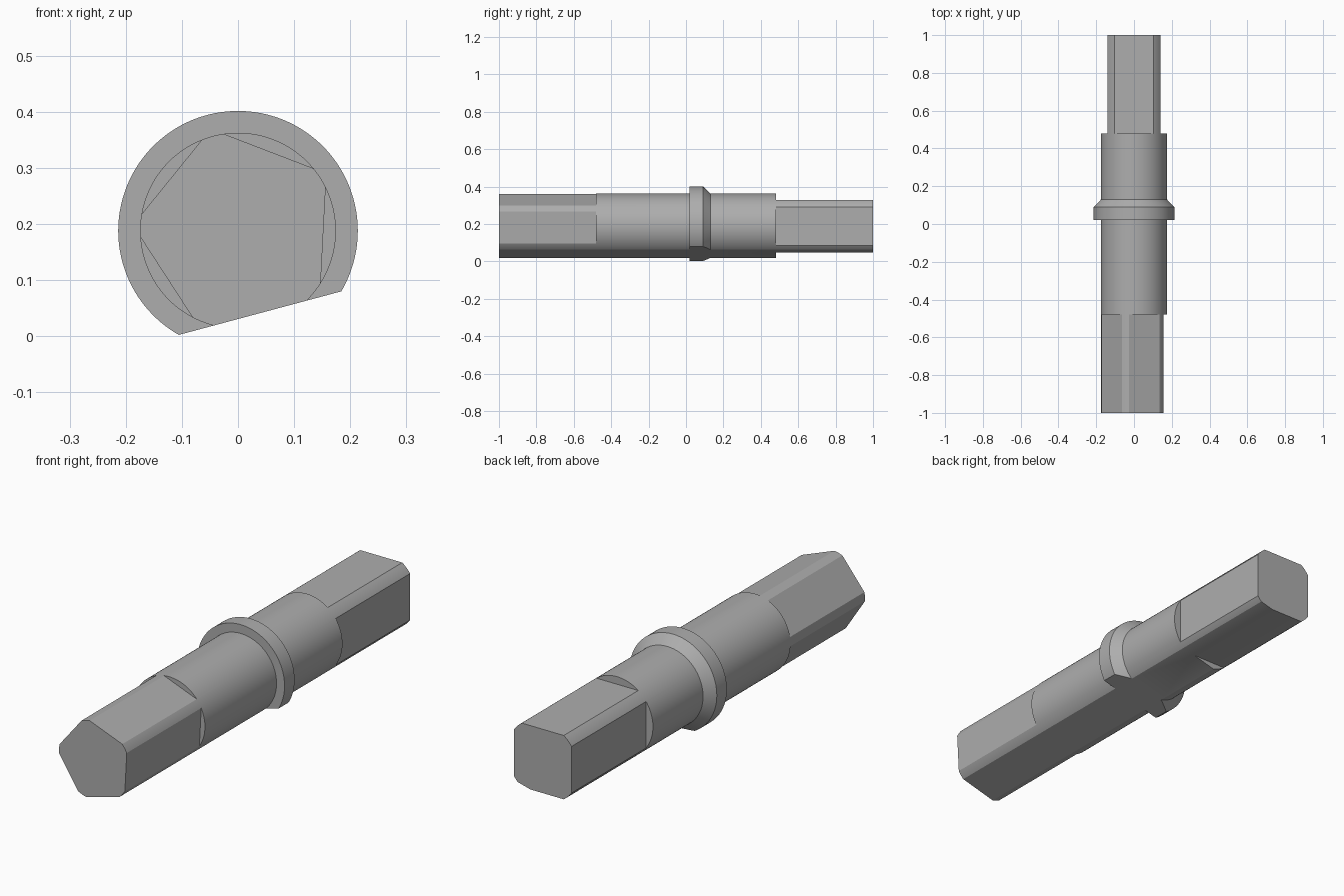
import bpy
import bmesh
import math
from mathutils import Matrix, Vector

if "Cube" in bpy.data.objects:
    bpy.data.objects.remove(bpy.data.objects["Cube"], do_unlink=True)

AXIS_Z = 0.188      # height of the shaft axis
SHAFT_R = 0.1745
COLLAR_R = 0.2135
KEY_FLAT = 0.152    # distance of the long flat and five-sided faces from the axis
SQUARE_FLAT = 0.141
KEY_ANGLE = -75     # direction of the long flat, degrees from +x
SEGMENTS = 128

steel = bpy.data.materials.new("plain grey steel")
steel.use_nodes = True
grey = (0.42, 0.42, 0.42, 1)
steel.diffuse_color = grey
steel.node_tree.nodes["Principled BSDF"].inputs["Base Color"].default_value = grey


def add_object(name, bm):
    mesh = bpy.data.meshes.new(name)
    bm.to_mesh(mesh)
    bm.free()
    obj = bpy.data.objects.new(name, mesh)
    bpy.context.collection.objects.link(obj)
    return obj


def lathe(name, profile):
    """Revolve (radius, y) points around the y axis and cap both ends."""
    bm = bmesh.new()
    rings = []
    for radius, y in profile:
        rings.append([bm.verts.new((radius * math.cos(a), y, AXIS_Z + radius * math.sin(a)))
                      for a in (2 * math.pi * i / SEGMENTS for i in range(SEGMENTS))])
    for low, high in zip(rings, rings[1:]):
        for i in range(SEGMENTS):
            j = (i + 1) % SEGMENTS
            bm.faces.new((low[i], low[j], high[j], high[i]))
    bm.faces.new(rings[0])
    bm.faces.new(rings[-1])
    bmesh.ops.recalc_face_normals(bm, faces=bm.faces)
    return add_object(name, bm)


def mill_flat(obj, angle, distance, y0, y1):
    """Remove everything beyond a flat facing the given angle, from y0 to y1."""
    bm = bmesh.new()
    bmesh.ops.create_cube(bm, size=1)
    depth = 0.2
    place = (Matrix.Translation((0, 0, AXIS_Z))
             @ Matrix.Rotation(-math.radians(angle), 4, "Y")
             @ Matrix.Translation((distance + depth / 2, (y0 + y1) / 2, 0))
             @ Matrix.Diagonal(Vector((depth, y1 - y0, 0.6, 1))))
    bmesh.ops.transform(bm, matrix=place, verts=bm.verts)
    cutter = add_object("flat_cutter", bm)
    cutter.hide_render = True
    mod = obj.modifiers.new("flat", "BOOLEAN")
    mod.operation = "DIFFERENCE"
    mod.solver = "EXACT"
    mod.object = cutter
    bpy.ops.object.modifier_apply(modifier=mod.name)
    bpy.data.objects.remove(cutter, do_unlink=True)


# Round shaft with a chamfered collar
shaft = lathe("shaft", [(SHAFT_R, -1), (SHAFT_R, 0.02), (COLLAR_R, 0.02),
                        (COLLAR_R, 0.09), (SHAFT_R, 0.13), (SHAFT_R, 1)])
shaft.data.materials.append(steel)
bpy.ops.object.select_all(action="DESELECT")
bpy.context.view_layer.objects.active = shaft
shaft.select_set(True)

# Long flat along the whole underside
mill_flat(shaft, KEY_ANGLE, KEY_FLAT, -1.1, 1.1)

# Five-sided front end: the long flat is the fifth side
for k in range(1, 5):
    mill_flat(shaft, KEY_ANGLE + 72 * k, KEY_FLAT, -1.1, -0.48)

# Square back end
for k in range(4):
    mill_flat(shaft, 90 * k, SQUARE_FLAT, 0.48, 1.1)

bpy.ops.object.shade_smooth_by_angle(angle=math.radians(20))
